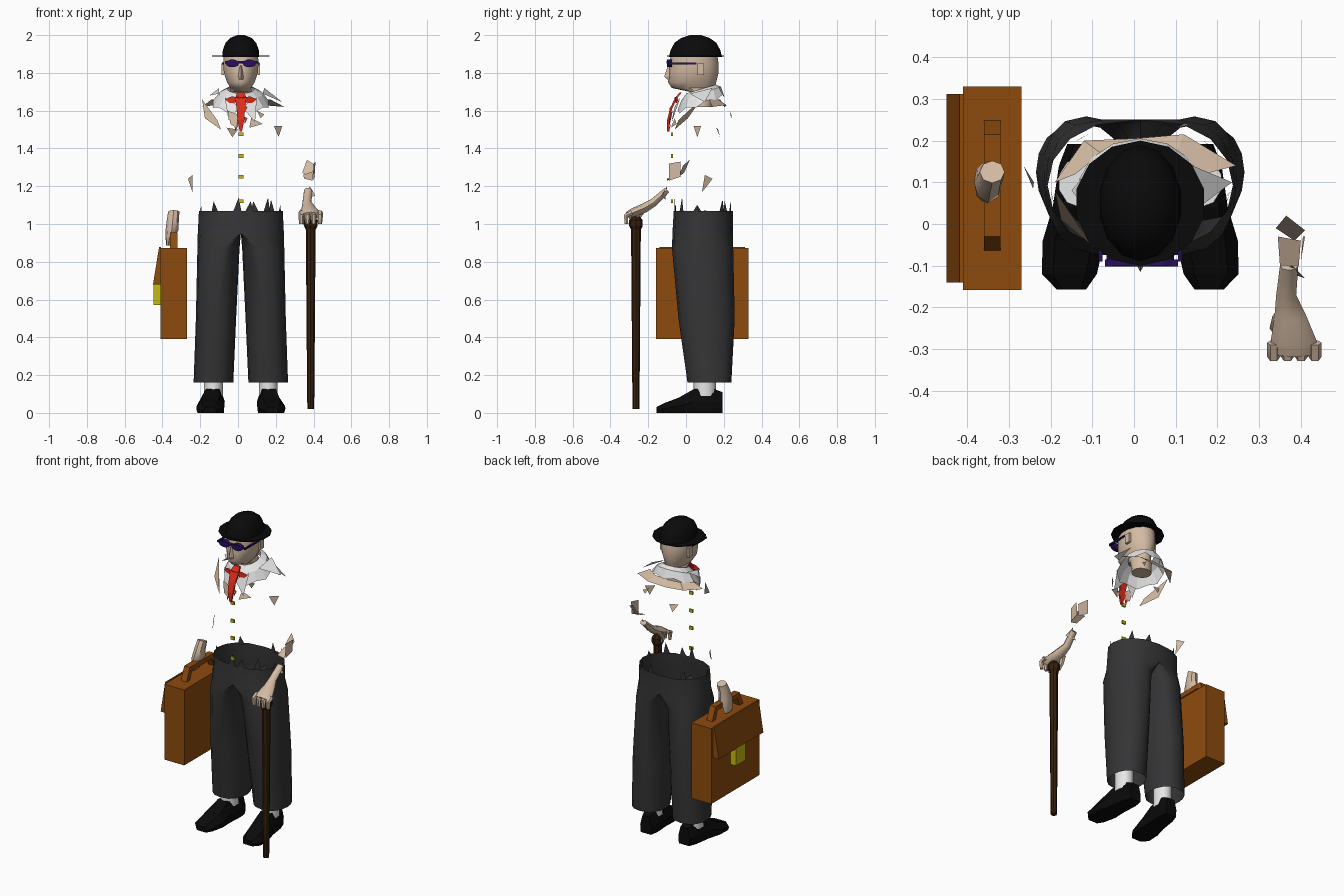
import bpy, bmesh, math
from mathutils import Vector

cube = bpy.data.objects.get("Cube")
if cube:
    bpy.data.objects.remove(cube)


def material(name, *rgb):
    m = bpy.data.materials.new(name)
    m.use_nodes = True
    m.diffuse_color = (*rgb, 1)
    node = next(n for n in m.node_tree.nodes if n.type == 'BSDF_PRINCIPLED')
    node.inputs["Base Color"].default_value = (*rgb, 1)
    return m


black = material("black", .003, .003, .003)
charcoal = material("charcoal", .035, .035, .037)
skin = material("skin", .66, .5, .37)
white = material("white", .85, .85, .85)
red = material("red", .75, .025, .01)
yellow = material("yellow", .58, .5, .005)
purple = material("purple", .02, .005, .1)
leather = material("leather", .27, .07, .004)
wood = material("dark wood", .035, .014, .004)

MID = .015  # the figure stands slightly off the centre line


def finish(name, bm, mat, smooth=False, fix=True):
    if fix:
        bmesh.ops.recalc_face_normals(bm, faces=bm.faces)
    me = bpy.data.meshes.new(name)
    bm.to_mesh(me)
    bm.free()
    ob = bpy.data.objects.new(name, me)
    bpy.context.collection.objects.link(ob)
    me.materials.append(mat)
    if smooth:
        bpy.ops.object.select_all(action='DESELECT')
        ob.select_set(True)
        bpy.context.view_layer.objects.active = ob
        bpy.ops.object.shade_smooth_by_angle(angle=math.radians(45))
    return ob


def loft(name, rings, mat, smooth=False, caps=True):
    bm = bmesh.new()
    loops = [[bm.verts.new(p) for p in r] for r in rings]
    for a, b in zip(loops, loops[1:]):
        for i in range(len(a)):
            j = (i + 1) % len(a)
            bm.faces.new((a[i], a[j], b[j], b[i]))
    if caps:
        bm.faces.new(loops[0])
        bm.faces.new(loops[-1])
    return finish(name, bm, mat, smooth)


def oval(cx, cy, z, rx, ry, n=14):
    return [(cx + rx * math.sin(k * math.tau / n), cy - ry * math.cos(k * math.tau / n), z) for k in range(n)]


def limb(name, stations, mat, n=8):
    """Tube along stations of (centre, half width, half thickness)."""
    pts = [Vector(s[0]) for s in stations]
    rings = []
    for i, (_, w, t) in enumerate(stations):
        d = (pts[min(i + 1, len(pts) - 1)] - pts[max(i - 1, 0)]).normalized()
        side = Vector((1, 0, 0))
        up = d.cross(side).normalized()
        rings.append([pts[i] + side * w * math.cos(k * math.tau / n) + up * t * math.sin(k * math.tau / n)
                      for k in range(n)])
    return loft(name, rings, mat, True)


def patches(name, polygons, mat):
    bm = bmesh.new()
    for poly in polygons:
        bm.faces.new([bm.verts.new(p) for p in poly])
    return finish(name, bm, mat, fix=False)


def box(name, lo, hi, mat):
    (x, y, z), (u, v, w) = lo, hi
    return loft(name, [[(x, y, h), (u, y, h), (u, v, h), (x, v, h)] for h in (z, w)], mat)


# Bowler hat: dome and flat oval brim
loft("hat_dome", [oval(MID, .05, z, rx, ry) for z, rx, ry in
                  ((1.885, .1, .14), (1.92, .098, .132), (1.96, .083, .11), (1.985, .058, .075), (2.0, .02, .03))],
     black, True)
loft("hat_brim", [oval(MID, .05, z, .157, .15) for z in (1.886, 1.892)], black)

# Head, neck, nose and ears
loft("head", [oval(MID, (a + b) / 2, z, w, (b - a) / 2) for z, a, b, w in (
    (1.62, .03, .14, .06), (1.70, .02, .145, .062), (1.72, -.075, .15, .055), (1.75, -.095, .16, .075),
    (1.80, -.09, .172, .092), (1.85, -.088, .172, .096), (1.90, -.08, .165, .093))], skin, True)
loft("nose", [[(MID - w, -.08, z), (MID + w, -.08, z), (MID, y, z)] for z, w, y in
              ((1.765, .02, -.098), (1.78, .018, -.115), (1.84, .008, -.095))], skin)

# Sunglasses and ears, mirrored
for s, side in ((1, "left"), (-1, "right")):
    x = MID + s * .045
    loft(side + "_lens", [[(x + .036 * math.cos(a), y, 1.85 + .021 * math.sin(a))
                           for a in [k * math.tau / 10 for k in range(10)]] for y in (-.1, -.075)], purple)
    edge = MID + s * .095
    box(side + "_temple", (edge - .005, -.09, 1.845), (edge + .005, .055, 1.855), purple)
    box(side + "_ear", (edge - .007, .06, 1.79), (edge + .007, .095, 1.85), skin)
box("glasses_bridge", (MID - .085, -.102, 1.85), (MID + .09, -.085, 1.862), purple)


# Shirt collar: tilted open ring, higher at the back, with pointed tips
def collar_ring(rx, ry, z, tilt, jag=0):
    return [(x, y, z + tilt * (y - .08) + jag * (k % 2)) for k, (x, y, _) in enumerate(oval(MID, .08, 0, rx, ry))]


loft("shirt_collar", [collar_ring(.072, .078, 1.715, .3), collar_ring(.115, .105, 1.69, .35),
                      collar_ring(.15, .125, 1.645, .35, -.02)], white, caps=False)
patches("collar_tips", [
    [(.13, .02, 1.69), (.235, .1, 1.645), (.14, .14, 1.72)],
    [(-.1, .02, 1.69), (-.15, .08, 1.68), (-.1, .14, 1.72)],
    [(-.07, -.03, 1.67), (.01, -.06, 1.62), (-.05, -.075, 1.55)],
    [(.10, -.03, 1.67), (.02, -.06, 1.62), (.09, -.075, 1.54)]], white)

# Bare patches of chest, shoulders and upper back
patches("chest_patches", [
    [(-.19, .08, 1.66), (-.175, .01, 1.56), (-.09, -.06, 1.5), (-.11, -.04, 1.55)],
    [(-.055, -.07, 1.6), (0, -.085, 1.58), (-.01, -.09, 1.51), (-.04, -.085, 1.53)],
    [(.07, -.06, 1.56), (.13, -.05, 1.53), (.06, -.08, 1.51)],
    [(.19, .04, 1.52), (.235, .08, 1.52), (.215, .06, 1.46)]], skin)
patches("back_patches", [
    [(-.19, .1, 1.62), (-.12, .2, 1.63), (-.08, .17, 1.66), (-.14, .12, 1.66)],
    [(-.12, .2, 1.63), (0, .205, 1.62), (0, .18, 1.66), (-.08, .17, 1.66)],
    [(0, .205, 1.62), (.12, .215, 1.63), (.1, .17, 1.66), (0, .18, 1.66)],
    [(.12, .215, 1.63), (.245, .14, 1.62), (.17, .12, 1.66), (.1, .17, 1.66)],
    [(.1, .23, 1.6), (.14, .24, 1.58), (.12, .24, 1.56)],
    [(-.06, .16, 1.51), (0, .17, 1.5), (-.03, .18, 1.46)]], skin)

# Red tie with a sideways bow
loft("tie", [[(MID - w, y, z), (MID + w, y, z), (MID + w, y + .012, z), (MID - w, y + .012, z)] for z, y, w in
             ((1.695, -.035, .02), (1.665, -.06, .03), (1.61, -.085, .022), (1.55, -.1, .018), (1.49, -.1, .006))],
     red)
patches("tie_bow", [
    [(MID + s * a, -.062 + abs(a) / 4, 1.66 + h) for a, h in ((0, .01), (.05, .015), (.085, .0), (.06, -.02), (0, -.015))]
    for s in (1, -1)], red)
patches("tie_shreds", [[(x, -.08, z), (x + .02, -.085, z - .01), (x + .006, -.09, z - .04)]
                       for x, z in ((-.01, 1.56), (.03, 1.57), (-.02, 1.53), (.03, 1.63))], red)

# Waistcoat buttons
for i, z in enumerate((1.12, 1.25, 1.36, 1.475)):
    box(f"button_{i + 1}", (.002, -.08, z - .01), (.028, -.07, z + .01), yellow)

# Trousers: two legs sharing an open waist
STATIONS = ((1.07, 0, .222, 0, -.065, .25), (.95, 0, .228, 0, -.072, .25), (.87, .09, .14, .083, -.074, .25),
            (.5, .13, .108, .105, -.04, .258), (.16, .145, .105, .105, .008, .24))
bm = bmesh.new()
HALF = 8
for s in (1, -1):
    legs = []
    for z, ax, outer, inner, front, back in STATIONS:
        ring = []
        for k in range(2 * HALF):
            a = math.pi * k / HALF
            r = outer if k <= HALF else inner
            x = math.copysign(abs(math.sin(a)) ** .8, math.sin(a)) * r
            y = (front + back) / 2 - math.cos(a) * (back - front) / 2
            ring.append(bm.verts.new((MID + s * (ax + x), y, z)))
        legs.append(ring)
    for level, (a, b) in enumerate(zip(legs, legs[1:])):
        for k in range(HALF if level == 0 else 2 * HALF):
            j = (k + 1) % (2 * HALF)
            bm.faces.new((a[k], a[j], b[j], b[k]))
bmesh.ops.remove_doubles(bm, verts=bm.verts, dist=.0005)
finish("trousers", bm, charcoal, True)

# Pointed scraps rising from the waistband
scraps = []
for deg, h in ((-140, .05), (-80, .03), (-5, .07), (12, .05), (40, .07), (75, .03), (130, .06), (160, .05)):
    base = [(MID + .215 * math.sin(math.radians(deg + d)), .092 - .152 * math.cos(math.radians(deg + d)), z)
            for d, z in ((-6, 1.065), (6, 1.065), (2, 1.07 + h))]
    scraps.append(base)
patches("waist_scraps", scraps, charcoal)

# Shoes and socks
for s, side in ((1, "left"), (-1, "right")):
    rings = []
    for y, off, w, h in ((.192, .135, .04, .11), (.14, .14, .055, .13), (.04, .15, .06, .125), (-.04, .16, .074, .08),
                         (-.12, .17, .066, .05), (-.157, .165, .035, .03)):
        c = MID + s * off
        rings.append([(c + w * u, y, h * v) for u, v in
                      ((-.9, 0), (.9, 0), (1, .45), (.6, 1), (-.6, 1), (-1, .45))])
    loft(side + "_shoe", rings, black)
    loft(side + "_sock", [oval(MID + s * .145, .1, z, .052, .06, 10) for z in (.09, .22)], white, True)

# Walking cane
loft("cane_shaft", [oval(.385, -.265, z, r, r, 8) for z, r in ((.02, .018), (.2, .02), (.98, .026))], wood)
loft("cane_knob", [oval(.385, -.265, z, r, r, 8) for z, r in ((.97, .026), (.99, .036), (1.02, .036), (1.04, .02))], wood)

# Left forearm scraps, wrist and hand resting on the cane
limb("left_hand", [((.372, -.1, 1.18), .022, .016), ((.365, -.17, 1.115), .024, .022), ((.375, -.22, 1.085), .038, .025),
                   ((.383, -.28, 1.06), .055, .024), ((.385, -.31, 1.045), .052, .02)], skin)
for i in range(4):
    x = .335 + i * .033
    limb(f"left_finger_{i + 1}", [((x, -.285, 1.06), .016, .015), ((x, -.318, 1.045), .016, .014),
                                  ((x, -.315, 1.0), .011, .011)], skin, 6)
limb("left_thumb", [((.35, -.22, 1.08), .018, .015), ((.34, -.25, 1.04), .015, .014), ((.35, -.26, 1.0), .01, .01)], skin, 6)
patches("left_arm_patches", [
    [(.365, .02, 1.34), (.41, -.015, 1.31), (.385, -.04, 1.25), (.34, -.01, 1.27)],
    [(.345, -.03, 1.26), (.4, -.04, 1.28), (.395, -.1, 1.23), (.35, -.1, 1.24)],
    [(.4, -.09, 1.32), (.41, -.03, 1.33), (.405, -.03, 1.25), (.4, -.09, 1.23)],
    [(.35, -.11, 1.13), (.38, -.1, 1.2), (.41, -.13, 1.15)]], skin)

# Right hand hanging over the case handle
limb("right_hand", [((-.34, .125, 1.065), .03, .028), ((-.345, .11, 1.02), .032, .035),
                    ((-.35, .1, .965), .034, .05), ((-.365, .1, .92), .018, .045), ((-.37, .1, .885), .01, .04)], skin)
patches("right_arm_patch", [[(-.265, .14, 1.24), (-.24, .1, 1.26), (-.242, .085, 1.17), (-.25, .11, 1.2)]], skin)

# Briefcase with overhanging flap, handle and clasp
box("case_body", (-.41, -.158, .39), (-.27, .33, .873), leather)
loft("case_flap", [[(x, y, z) for x, z in ((-.408, .878), (-.418, .878), (-.45, .68), (-.408, .68))]
                   for y in (-.14, .312)], leather)
box("handle_grip", (-.36, -.03, .925), (-.32, .215, .955), leather)
for name, foot, top in (("front_handle_post", -.065, -.03), ("back_handle_post", .25, .215)):
    d = .035 if foot < 0 else -.035
    loft(name, [[(x, foot, .87), (x, foot + d, .87), (x, top + d, .955), (x, top, .955)] for x in (-.36, -.32)], leather)
box("case_clasp", (-.448, .04, .57), (-.405, .135, .685), yellow)
